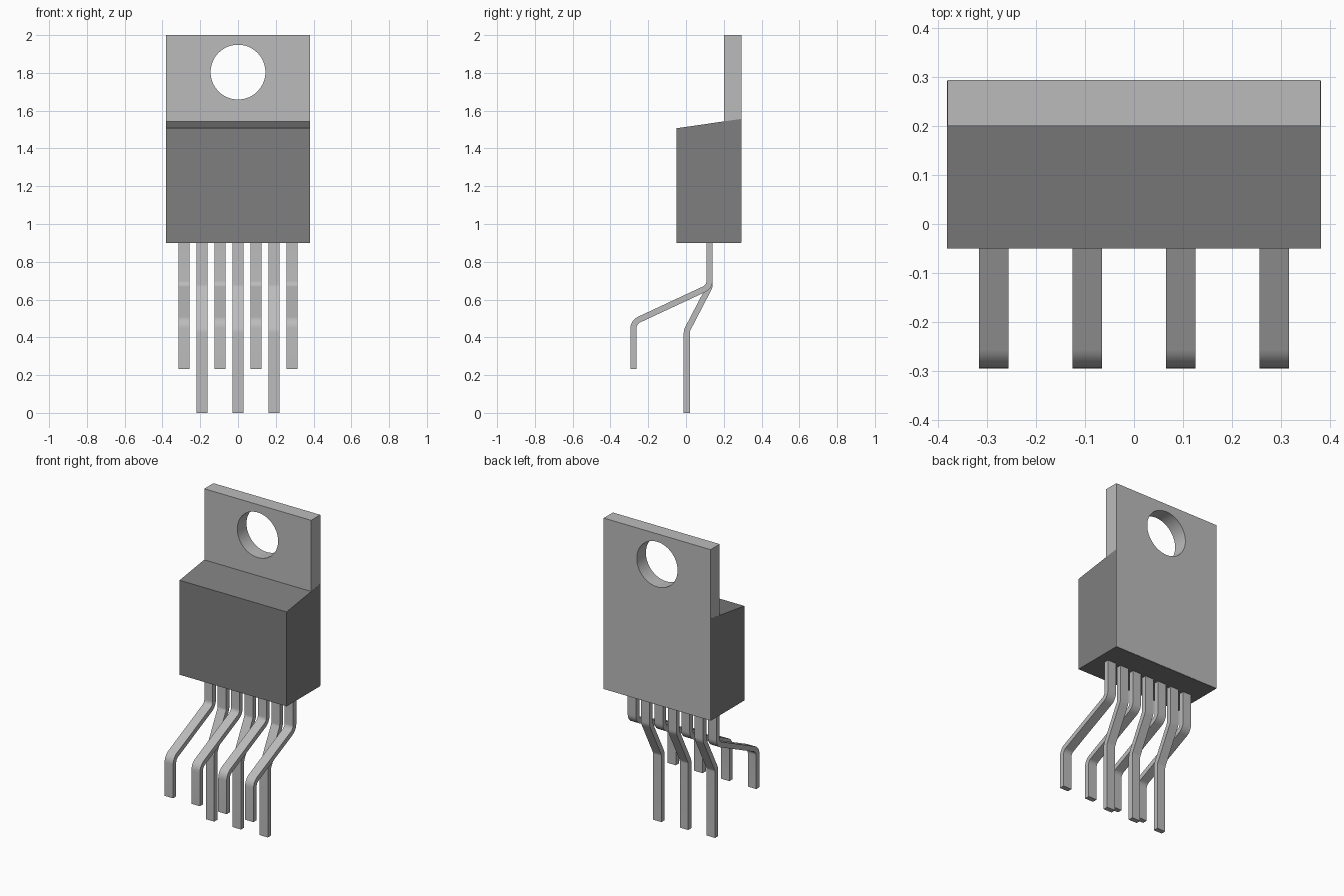
import bpy, bmesh, math
from mathutils import Vector

if "Cube" in bpy.data.objects:
    bpy.data.objects.remove(bpy.data.objects["Cube"], do_unlink=True)


def make_material(name, value):
    m = bpy.data.materials.new(name)
    m.use_nodes = True
    col = (value, value, value, 1)
    m.diffuse_color = col
    m.node_tree.nodes["Principled BSDF"].inputs["Base Color"].default_value = col
    return m


metal = make_material("light grey metal", 0.50)
plastic = make_material("dark grey plastic", 0.21)


def prism(name, strips, half_width, mat, x=0.0):
    """Extrude side-on (y, z) cross-section faces along x."""
    bm = bmesh.new()
    for poly in strips:
        f = bm.faces.new([bm.verts.new((-half_width, y, z)) for y, z in poly])
    bmesh.ops.remove_doubles(bm, verts=bm.verts, dist=1e-5)
    ext = bmesh.ops.extrude_face_region(bm, geom=bm.faces[:], use_keep_orig=True)
    moved = [v for v in ext["geom"] if isinstance(v, bmesh.types.BMVert)]
    bmesh.ops.translate(bm, verts=moved, vec=(2 * half_width, 0, 0))
    bmesh.ops.recalc_face_normals(bm, faces=bm.faces[:])
    me = bpy.data.meshes.new(name)
    bm.to_mesh(me)
    bm.free()
    me.materials.append(mat)
    ob = bpy.data.objects.new(name, me)
    ob.location.x = x
    bpy.context.collection.objects.link(ob)
    return ob


def activate(ob):
    bpy.ops.object.select_all(action='DESELECT')
    ob.select_set(True)
    bpy.context.view_layer.objects.active = ob


def rounded(path, radius, steps=6):
    """Replace the inner corners of a path with arcs."""
    pts = [Vector(p) for p in path]
    out = [pts[0]]
    for a, b, c in zip(pts, pts[1:], pts[2:]):
        u, v = (a - b).normalized(), (c - b).normalized()
        half = u.angle(v) / 2
        centre = b + (u + v).normalized() * (radius / math.sin(half))
        start = b + u * (radius / math.tan(half)) - centre
        end = b + v * (radius / math.tan(half)) - centre
        sweep = math.pi - 2 * half
        for i in range(steps + 1):
            t = i / steps
            out.append(centre + (start * math.sin((1 - t) * sweep)
                                 + end * math.sin(t * sweep)) / math.sin(sweep))
    return out + [pts[-1]]


def ribbon(pts, thickness):
    """Give a path thickness, as a row of quads."""
    sides = []
    for i, p in enumerate(pts):
        d = (pts[min(i + 1, len(pts) - 1)] - pts[max(i - 1, 0)]).normalized()
        if i in (0, len(pts) - 1):
            d = Vector((0, -1))
        n = Vector((-d.y, d.x)) * thickness / 2
        sides.append((p + n, p - n))
    return [(a[0], a[1], b[1], b[0]) for a, b in zip(sides, sides[1:])]


# Plastic body with sloping top
prism("body", [[(-0.05, 0.90), (0.291, 0.90), (0.291, 1.556), (-0.05, 1.507)]],
      0.3805, plastic)

# Metal heat plate with mounting hole
plate = prism("heat_plate", [[(0.20, 0.902), (0.293, 0.902), (0.293, 2.0), (0.20, 2.0)]],
              0.38, metal)
bpy.ops.mesh.primitive_cylinder_add(vertices=64, radius=0.145, depth=0.5,
                                    location=(0, 0.25, 1.804),
                                    rotation=(math.pi / 2, 0, 0))
cutter = bpy.context.object
cutter.name = "hole_cutter"
cutter.hide_render = True
mod = plate.modifiers.new("hole", 'BOOLEAN')
mod.operation = 'DIFFERENCE'
mod.solver = 'EXACT'
mod.object = cutter
activate(plate)
bpy.ops.object.modifier_apply(modifier=mod.name)
bpy.data.objects.remove(cutter, do_unlink=True)
bpy.ops.object.shade_smooth_by_angle(angle=math.radians(30))

# Bent leads: four short ones reaching forward, three long ones between them
short_path = [(0.125, 0.95), (0.125, 0.668), (-0.278, 0.480), (-0.278, 0.232)]
long_path = [(0.125, 0.95), (0.125, 0.668), (0.004, 0.435), (0.004, 0.0)]
for i in range(7):
    is_short = i % 2 == 0
    path = short_path if is_short else long_path
    lead = prism(f"{'short' if is_short else 'long'}_lead_{i + 1}",
                 ribbon(rounded(path, 0.05), 0.032), 0.03, metal, x=(i - 3) * 0.0953)
    activate(lead)
    bpy.ops.object.shade_smooth_by_angle(angle=math.radians(30))
